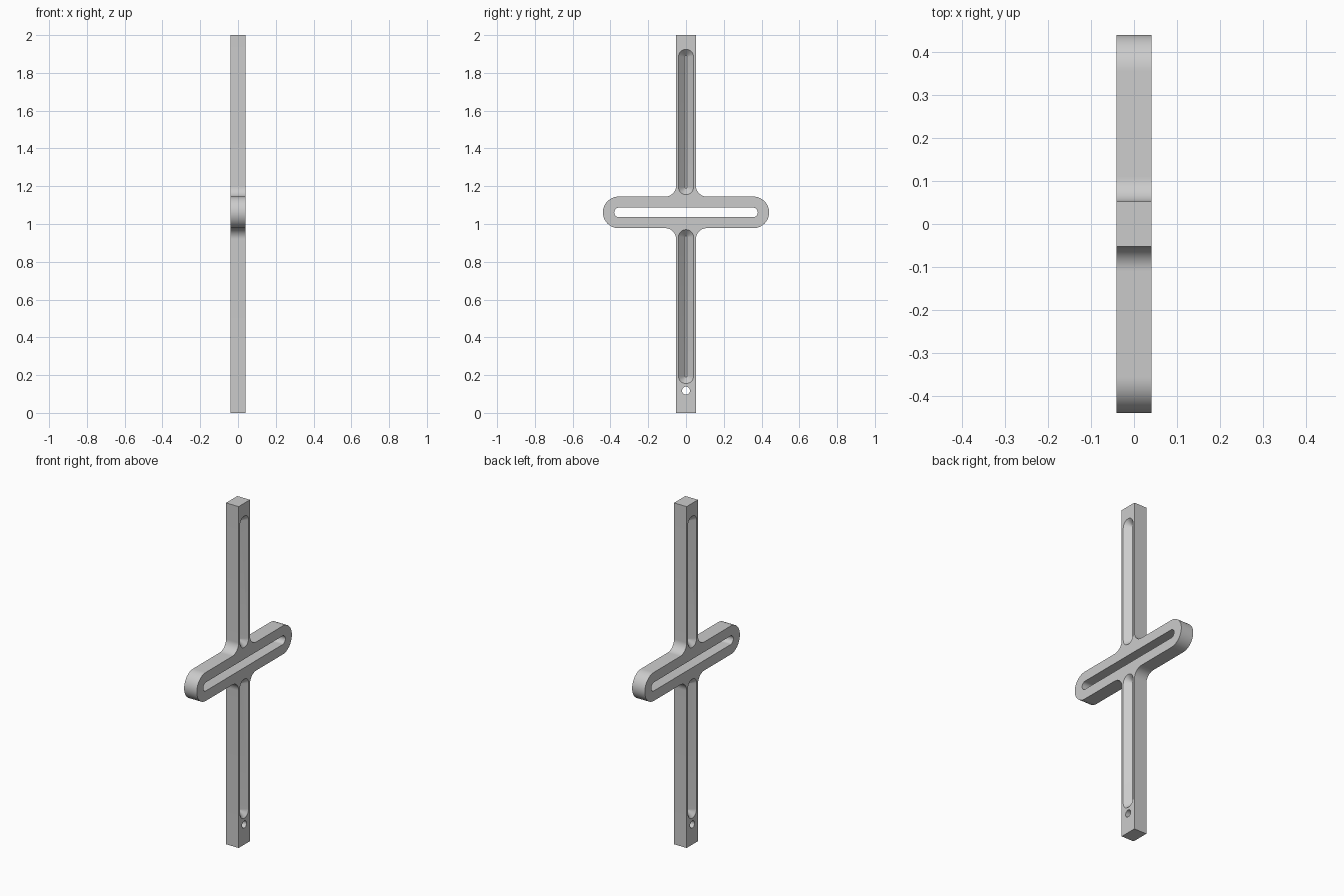
import bpy, bmesh
from math import sin, cos, radians

if "Cube" in bpy.data.objects:
    bpy.data.objects.remove(bpy.data.objects["Cube"], do_unlink=True)

HALF_T = 0.041             # half thickness along x
STEM = 0.0525              # half width of the upright
BAR_Z, BAR_R = 1.0615, 0.0835
BAR_END = 0.44 - BAR_R
FILLET = 0.058

grey = bpy.data.materials.new("plain grey")
grey.use_nodes = True
colour = (0.6, 0.6, 0.6, 1)
grey.diffuse_color = colour
grey.node_tree.nodes["Principled BSDF"].inputs["Base Color"].default_value = colour


def arc(y, z, r, start, end, steps=16):
    angles = [radians(start + (end - start) * i / steps) for i in range(steps + 1)]
    return [(y + r * cos(a), z + r * sin(a)) for a in angles]


def upright_slot(z0, z1, r):
    return arc(0, z0, r, 180, 360) + arc(0, z1, r, 0, 180)


def loft(name, layers):
    """Solid through matching (x, outline) layers, outlines lying in the yz plane."""
    bm = bmesh.new()
    rings = [[bm.verts.new((x, y, z)) for y, z in outline] for x, outline in layers]
    for a, b in zip(rings, rings[1:]):
        for i in range(len(a)):
            j = (i + 1) % len(a)
            bm.faces.new((a[i], a[j], b[j], b[i]))
    bm.faces.new(rings[0])
    bm.faces.new(rings[-1])
    bmesh.ops.recalc_face_normals(bm, faces=bm.faces)
    mesh = bpy.data.meshes.new(name)
    bm.to_mesh(mesh)
    bm.free()
    mesh.materials.append(grey)
    obj = bpy.data.objects.new(name, mesh)
    bpy.context.collection.objects.link(obj)
    return obj


# Cross-shaped body: right half of the outline, then its mirror
half = [(STEM, 0)]
half += arc(STEM + FILLET, BAR_Z - BAR_R - FILLET, FILLET, 180, 90)
half += arc(BAR_END, BAR_Z, BAR_R, -90, 90, 32)
half += arc(STEM + FILLET, BAR_Z + BAR_R + FILLET, FILLET, 270, 180)
half += [(STEM, 2)]
outline = half + [(-y, z) for y, z in reversed(half)]
body = loft("cross_body", [(-HALF_T, outline), (HALF_T, outline)])

# Through slot along the crossbar and pin hole near the foot
slot = arc(0.355, BAR_Z, 0.025, -90, 90) + arc(-0.355, BAR_Z, 0.025, 90, 270)
hole = arc(0, 0.118, 0.021, 0, 360, 32)[:-1]
cutters = [loft("crossbar_slot_cutter", [(-0.1, slot), (0.1, slot)]),
           loft("pin_hole_cutter", [(-0.1, hole), (0.1, hole)])]

# Bevelled grooves on both broad sides of the upright
DEPTH, LIP = 0.034, 0.01
for side in (-1, 1):
    for z0, z1 in ((0.195, 0.93), (1.195, 1.885)):
        cutters.append(loft("groove_cutter", [
            (side * (HALF_T - DEPTH), upright_slot(z0, z1, 0.04 - DEPTH)),
            (side * (HALF_T + LIP), upright_slot(z0, z1, 0.04 + LIP))]))

# Cut the openings, then drop the cutters
bpy.ops.object.select_all(action='DESELECT')
bpy.context.view_layer.objects.active = body
body.select_set(True)
for cutter in cutters:
    cutter.hide_render = True
    mod = body.modifiers.new("cut", 'BOOLEAN')
    mod.operation = 'DIFFERENCE'
    mod.solver = 'EXACT'
    mod.object = cutter
    bpy.ops.object.modifier_apply(modifier=mod.name)
    bpy.data.objects.remove(cutter, do_unlink=True)

bpy.ops.object.shade_smooth_by_angle(angle=radians(30))
